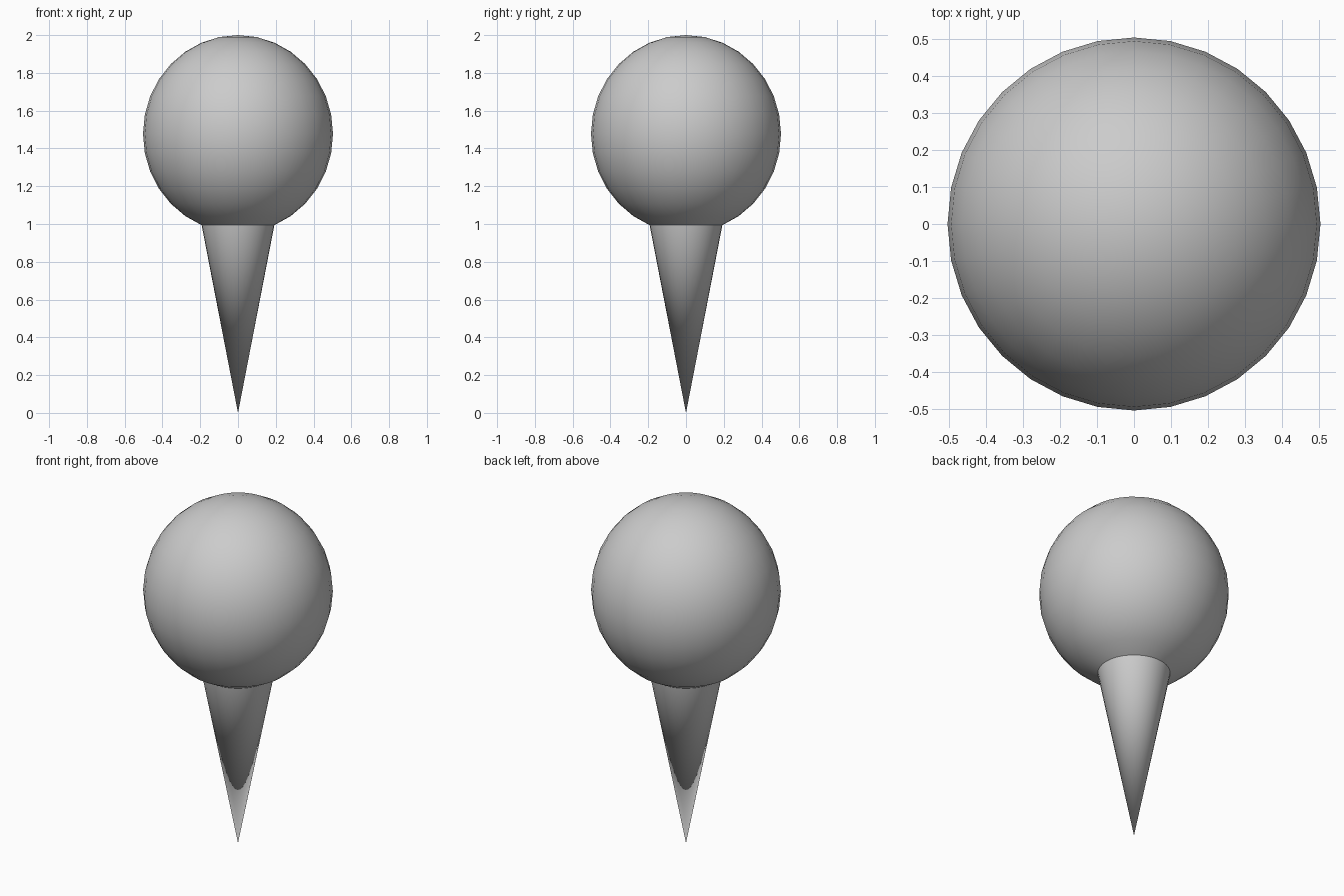
import bpy, bmesh, math
from mathutils import Matrix

if "Cube" in bpy.data.objects:
    bpy.data.objects.remove(bpy.data.objects["Cube"])

R, RZ, CZ = 0.503, 0.523, 1.477      # ball radius, vertical radius, centre height
NECK_RING = math.radians(22.5)       # ball ring that the spike grows from

# pin: ball and spike as one mesh
bm = bmesh.new()
bmesh.ops.create_uvsphere(bm, u_segments=32, v_segments=16, radius=1,
                          matrix=Matrix.Translation((0, 0, CZ)) @ Matrix.Diagonal((R, R, RZ, 1)))

# open the bottom of the ball at the neck ring
neck_z = CZ - RZ * math.cos(NECK_RING)
bmesh.ops.delete(bm, geom=[v for v in bm.verts if v.co.z < neck_z - 0.01], context='VERTS')

# spike from the neck down to the tip
tip = bm.verts.new((0, 0, 0))
for e in [e for e in bm.edges if e.is_boundary]:
    bm.faces.new((e.verts[0], e.verts[1], tip))
bmesh.ops.recalc_face_normals(bm, faces=bm.faces)

mesh = bpy.data.meshes.new("pin")
bm.to_mesh(mesh)
bm.free()
pin = bpy.data.objects.new("pin", mesh)
bpy.context.collection.objects.link(pin)

# smooth shading with a sharp neck
bpy.context.view_layer.objects.active = pin
pin.select_set(True)
bpy.ops.object.shade_smooth_by_angle(angle=math.radians(30))
